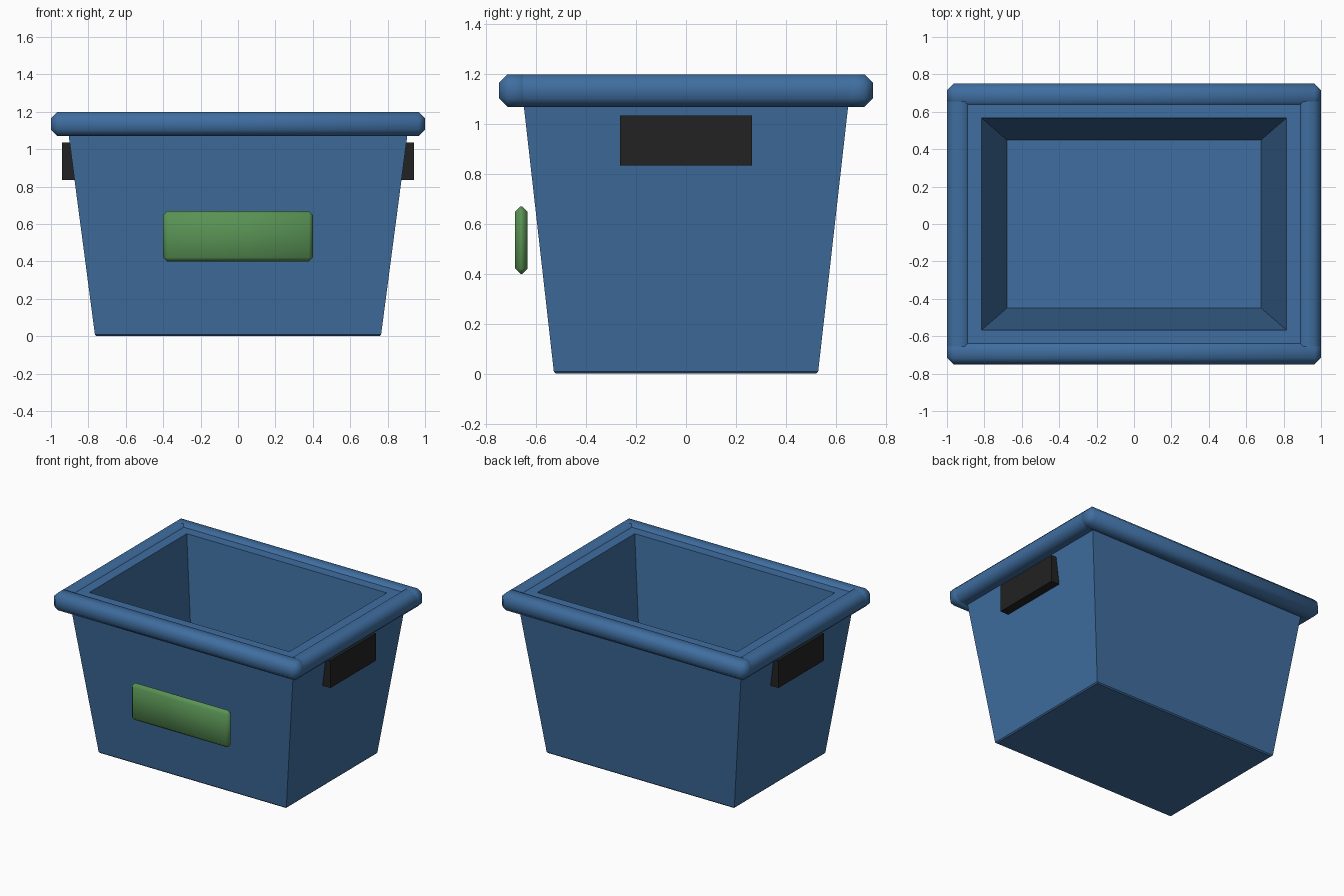
import bpy, bmesh
from math import radians

cube = bpy.data.objects.get("Cube")
if cube:
    bpy.data.objects.remove(cube, do_unlink=True)


def material(name, rgb):
    m = bpy.data.materials.new(name)
    m.use_nodes = True
    m.diffuse_color = (*rgb, 1)
    m.node_tree.nodes["Principled BSDF"].inputs["Base Color"].default_value = (*rgb, 1)
    return m


BLUE = material("blue plastic", (0.05, 0.155, 0.35))
GREEN = material("green label", (0.1, 0.29, 0.09))
BLACK = material("black grip", (0.016, 0.016, 0.016))


def add_object(name, bm, mat):
    bmesh.ops.recalc_face_normals(bm, faces=bm.faces)
    mesh = bpy.data.meshes.new(name)
    bm.to_mesh(mesh)
    bm.free()
    mesh.materials.append(mat)
    ob = bpy.data.objects.new(name, mesh)
    bpy.context.collection.objects.link(ob)
    return ob


def box(name, lo, hi, mat, bevel=0, skip_axis=None):
    """Box between two corners; edges chamfered, optionally only those along skip_axis."""
    bm = bmesh.new()
    bmesh.ops.create_cube(bm, size=1)
    for v in bm.verts:
        v.co = [(a + b) / 2 + c * (b - a) for a, b, c in zip(lo, hi, v.co)]
    if bevel:
        edges = [e for e in bm.edges if skip_axis is None
                 or abs(e.verts[0].co[skip_axis] - e.verts[1].co[skip_axis]) > 0.01]
        bmesh.ops.bevel(bm, geom=edges, offset=bevel, segments=1, profile=0.5,
                        affect='EDGES', clamp_overlap=True)
    ob = add_object(name, bm, mat)
    if bevel:
        bpy.ops.object.select_all(action='DESELECT')
        ob.select_set(True)
        bpy.context.view_layer.objects.active = ob
        bpy.ops.object.shade_smooth_by_angle(angle=radians(60))
    return ob


# Tapered tub: rectangular rings from the underside, up the outside and down the inside
rings = [(0.757, 0.522, 0), (0.765, 0.53, 0.008), (0.92, 0.663, 1.185),
         (0.815, 0.567, 1.185), (0.68, 0.45, 0.1)]
bm = bmesh.new()
loops = [[bm.verts.new((sx * x, sy * y, z))
          for sx, sy in ((-1, -1), (1, -1), (1, 1), (-1, 1))] for x, y, z in rings]
for a, b in zip(loops, loops[1:]):
    for i in range(4):
        j = (i + 1) % 4
        bm.faces.new((a[i], a[j], b[j], b[i]))
bm.faces.new(loops[0])
bm.faces.new(loops[-1])
add_object("tub", bm, BLUE)

# Chamfered rim bars
Z0, Z1, W, B = 1.07, 1.2, 0.13, 0.034
box("rim_front", (-1, -0.75, Z0), (1, W - 0.75, Z1), BLUE, B)
box("rim_back", (-1, 0.75 - W, Z0), (1, 0.75, Z1), BLUE, B)
box("rim_left", (1 - W, -0.665, Z0), (1, 0.665, Z1), BLUE, B, skip_axis=1)
box("rim_right", (-1, -0.665, Z0), (W - 1, 0.665, Z1), BLUE, B, skip_axis=1)

# Side grips
box("handle_left", (0.84, -0.265, 0.835), (0.94, 0.265, 1.035), BLACK)
box("handle_right", (-0.94, -0.265, 0.835), (-0.84, 0.265, 1.035), BLACK)

# Front label plate
box("label_plate", (-0.4, -0.685, 0.4), (0.4, -0.635, 0.67), GREEN, 0.021)
